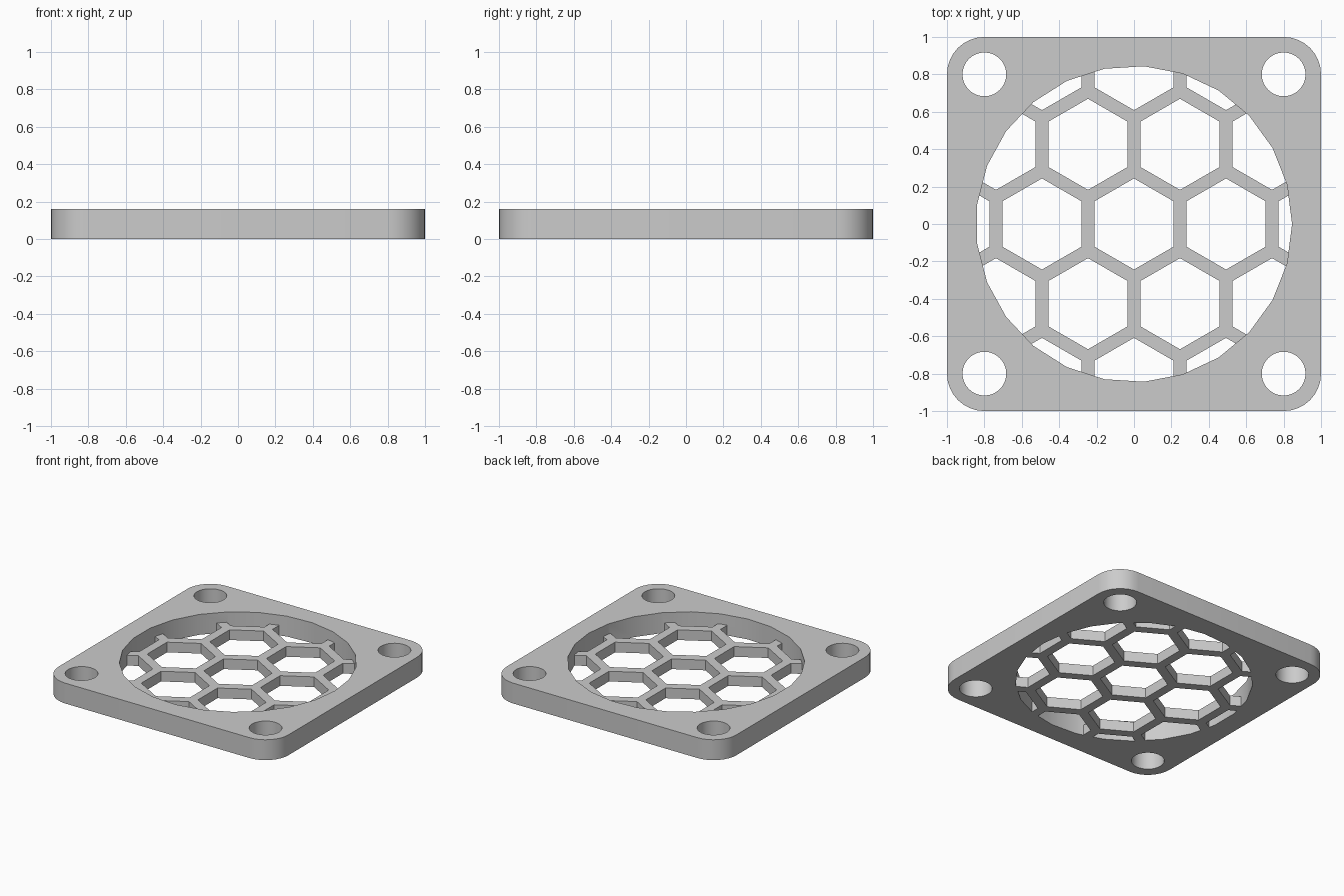
import bpy, bmesh
from math import sin, cos, tau, radians, sqrt

cube = bpy.data.objects.get("Cube")
if cube:
    bpy.data.objects.remove(cube, do_unlink=True)

HEIGHT, GRILL_TOP = 0.16, 0.08
PITCH, HEX_R = 0.492, 0.2435

grey = bpy.data.materials.new("plain grey")
grey.use_nodes = True
colour = (0.6, 0.6, 0.6, 1)
grey.diffuse_color = colour
grey.node_tree.nodes["Principled BSDF"].inputs["Base Color"].default_value = colour


def ring(x, y, r, sides, start=0.0):
    return [(x + r * cos(start + tau * i / sides), y + r * sin(start + tau * i / sides))
            for i in range(sides)]


def prisms(name, outlines, z0, z1):
    """One object holding an upright prism for each outline."""
    bm = bmesh.new()
    for pts in outlines:
        low = [bm.verts.new((x, y, z0)) for x, y in pts]
        high = [bm.verts.new((x, y, z1)) for x, y in pts]
        bm.faces.new(low[::-1])
        bm.faces.new(high)
        n = len(pts)
        for i in range(n):
            j = (i + 1) % n
            bm.faces.new((low[i], low[j], high[j], high[i]))
    mesh = bpy.data.meshes.new(name)
    bm.to_mesh(mesh)
    bm.free()
    obj = bpy.data.objects.new(name, mesh)
    bpy.context.collection.objects.link(obj)
    mesh.materials.append(grey)
    return obj


def boolean(obj, cutter, operation):
    mod = obj.modifiers.new("boolean", 'BOOLEAN')
    mod.object, mod.operation, mod.solver = cutter, operation, 'EXACT'
    bpy.context.view_layer.objects.active = obj
    bpy.ops.object.modifier_apply(modifier=mod.name)
    bpy.data.objects.remove(cutter, do_unlink=True)


# Rounded square plate
corners = [(1, 1), (-1, 1), (-1, -1), (1, -1)]
outline = []
for k, (sx, sy) in enumerate(corners):
    for i in range(9):
        a = tau / 4 * (k + i / 8)
        outline.append((0.8 * sx + 0.2 * cos(a), 0.8 * sy + 0.2 * sin(a)))
plate = prisms("fan_guard_plate", [outline], 0, HEIGHT)

# Screw holes
holes = [ring(0.8 * sx, 0.8 * sy, 0.117, 32) for sx, sy in corners]
boolean(plate, prisms("screw_hole_cutter", holes, -0.1, 0.3), 'DIFFERENCE')

# Honeycomb openings joined to the space above the grill, limited to the round opening
cells = []
for row in range(-2, 3):
    for col in range(-2, 3):
        x = PITCH * (col + 0.5 * (row % 2))
        y = PITCH * sqrt(3) / 2 * row
        if x * x + y * y < 1.1 ** 2:
            cells.append(ring(x, y, HEX_R, 6, tau / 12))
opening = prisms("opening_cutter", cells, -0.1, 0.2)
slab = prisms("recess_cutter", [ring(0, 0, 1.5, 4, tau / 8)], GRILL_TOP, 0.4)
boolean(opening, slab, 'UNION')
boolean(opening, prisms("round_cutter", [ring(0, 0, 0.845, 25)], -0.2, 0.3), 'INTERSECT')
boolean(plate, opening, 'DIFFERENCE')

# Smooth curved walls, sharp rims
bpy.ops.object.select_all(action='DESELECT')
plate.select_set(True)
bpy.context.view_layer.objects.active = plate
bpy.ops.object.shade_smooth_by_angle(angle=radians(30))
